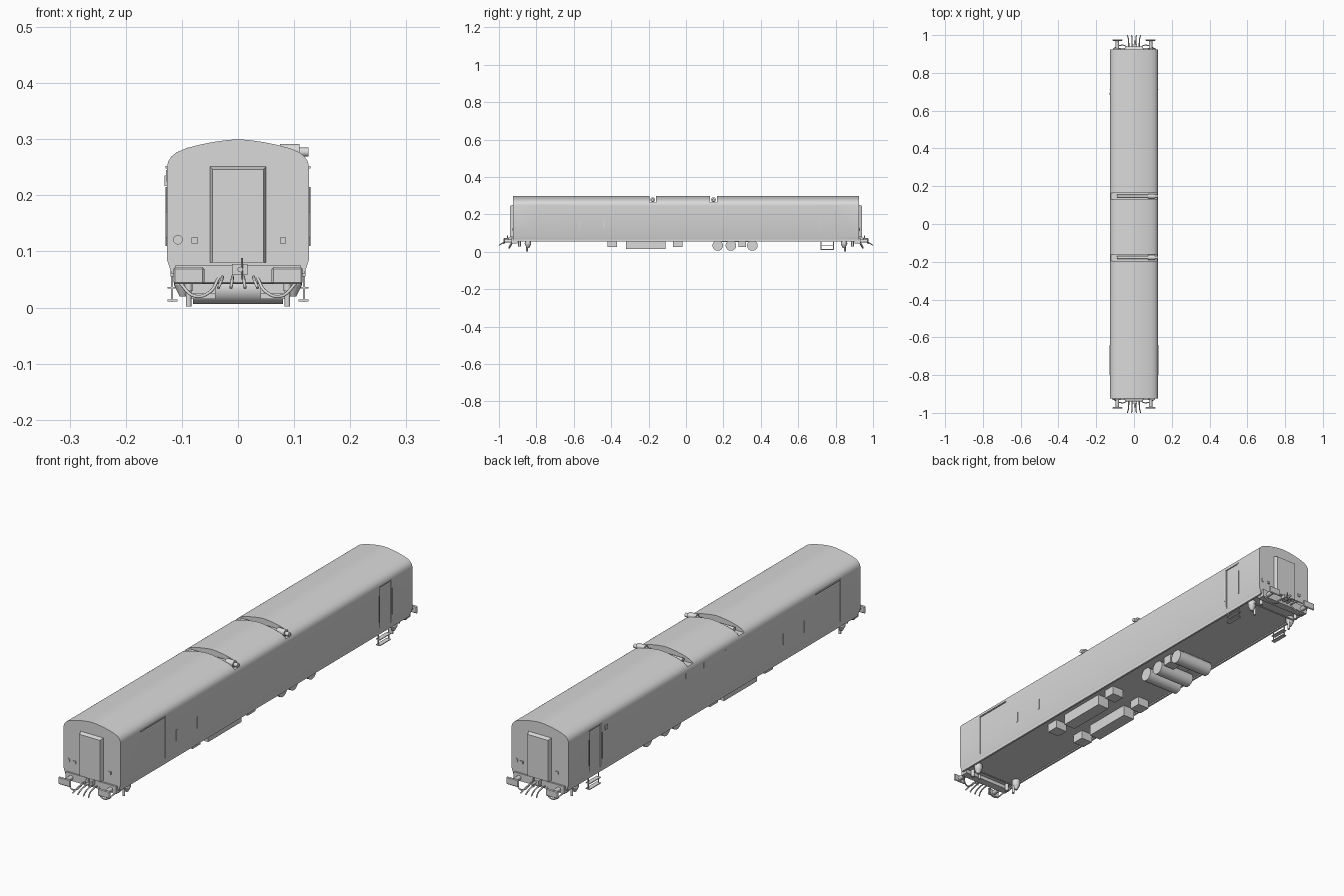
import bpy, bmesh, math
from mathutils import Vector, Matrix

if "Cube" in bpy.data.objects:
    bpy.data.objects.remove(bpy.data.objects["Cube"], do_unlink=True)

grey = bpy.data.materials.new("light_grey")
grey.use_nodes = True
grey.diffuse_color = (0.7, 0.7, 0.7, 1)
grey.node_tree.nodes["Principled BSDF"].inputs["Base Color"].default_value = (0.7, 0.7, 0.7, 1)


def finish(name, bm, smooth=False):
    bmesh.ops.recalc_face_normals(bm, faces=bm.faces)
    mesh = bpy.data.meshes.new(name)
    bm.to_mesh(mesh)
    bm.free()
    obj = bpy.data.objects.new(name, mesh)
    bpy.context.collection.objects.link(obj)
    mesh.materials.append(grey)
    if smooth:
        bpy.ops.object.select_all(action="DESELECT")
        obj.select_set(True)
        bpy.context.view_layer.objects.active = obj
        bpy.ops.object.shade_smooth_by_angle(angle=math.radians(35))
    return obj


def box(name, xs, ys, zs):
    lo, hi = zip(*(sorted(r) for r in (xs, ys, zs)))
    lo, hi = Vector(lo), Vector(hi)
    bm = bmesh.new()
    bmesh.ops.create_cube(bm, size=1)
    for v in bm.verts:
        v.co = Vector(a * b for a, b in zip(v.co, hi - lo)) + (lo + hi) / 2
    return finish(name, bm)


def rod(name, start, end, r1, r2=None, sides=24):
    a, b = Vector(start), Vector(end)
    turn = (b - a).to_track_quat("Z", "Y").to_matrix().to_4x4()
    bm = bmesh.new()
    bmesh.ops.create_cone(bm, cap_ends=True, segments=sides, radius1=r1,
                          radius2=r1 if r2 is None else r2, depth=(b - a).length,
                          matrix=Matrix.Translation((a + b) / 2) @ turn)
    return finish(name, bm, True)


def hose(name, points, radius=0.0028):
    curve = bpy.data.curves.new(name, "CURVE")
    curve.dimensions = "3D"
    curve.bevel_depth = radius
    curve.bevel_resolution = 2
    curve.resolution_u = 6
    curve.use_fill_caps = True
    spline = curve.splines.new("BEZIER")
    spline.bezier_points.add(len(points) - 1)
    for bp, co in zip(spline.bezier_points, points):
        bp.co = co
        bp.handle_left_type = bp.handle_right_type = "AUTO"
    obj = bpy.data.objects.new(name, curve)
    bpy.context.collection.objects.link(obj)
    curve.materials.append(grey)


def cut(target, xs, ys, zs):
    cutter = box("cutter", xs, ys, zs)
    cutter.hide_render = True
    mod = target.modifiers.new("cut", "BOOLEAN")
    mod.operation = "DIFFERENCE"
    mod.solver = "EXACT"
    mod.object = cutter
    bpy.context.view_layer.objects.active = target
    bpy.ops.object.modifier_apply(modifier=mod.name)
    bpy.data.objects.remove(cutter, do_unlink=True)


# Carriage body: arched cross-section extruded along y
half = [(0.118, 0.06), (0.1265, 0.085), (0.1265, 0.25), (0.1245, 0.26), (0.119, 0.269),
        (0.109, 0.277), (0.092, 0.284), (0.07, 0.29), (0.045, 0.295), (0.02, 0.2985)]
outline = half + [(0, 0.3)] + [(-x, z) for x, z in reversed(half)]
END, SIDE = 0.925, 0.1265
bm = bmesh.new()
face = bm.faces.new([bm.verts.new((x, -END, z)) for x, z in outline])
new = bmesh.ops.extrude_face_region(bm, geom=[face])["geom"]
bmesh.ops.translate(bm, verts=[v for v in new if isinstance(v, bmesh.types.BMVert)], vec=(0, 2 * END, 0))
body = finish("carriage_body", bm)

# Roof channels and recessed doors
CHANNELS = (-0.178, 0.147)
for y in CHANNELS:
    cut(body, (-0.2, 0.2), (y - 0.0175, y + 0.0175), (0.265, 0.4))
for s in (-1, 1):
    cut(body, (s * 0.1235, s * 0.2), (0.72, 0.79), (0.075, 0.248))
    cut(body, (s * 0.1245, s * 0.2), (-0.8, -0.64), (0.075, 0.248))
bpy.ops.object.select_all(action="DESELECT")
body.select_set(True)
bpy.context.view_layer.objects.active = body
bpy.ops.object.shade_smooth_by_angle(angle=math.radians(25))

# Pipes lying in the roof channels
for y in CHANNELS:
    rod("roof_pipe", (-0.09, y, 0.277), (0.126, y, 0.277), 0.008)
    rod("roof_pipe_sleeve", (0.075, y, 0.279), (0.11, y, 0.279), 0.013)

for s in (-1, 1):
    # Door rails, grab handles and steps on each side
    box("door_rail", (s * 0.125, s * 0.129), (-0.8, -0.64), (0.248, 0.252))
    box("passenger_door_rail", (s * 0.125, s * 0.128), (0.715, 0.795), (0.248, 0.251))
    for y in (0.713, 0.797):
        rod("grab_handle", (s * 0.1275, y, 0.11), (s * 0.1275, y, 0.215), 0.0015, sides=8)
    for y in (0.722, 0.788):
        box("step_rail", (s * 0.116, s * 0.119), (y - 0.002, y + 0.002), (0.01, 0.07))
    for z in (0.011, 0.034):
        box("step_tread", (s * 0.108, s * 0.126), (0.72, 0.79), (z, z + 0.003))
    for y in (-0.57, -0.437):
        box("side_slot", (s * 0.125, s * 0.128), (y - 0.003, y + 0.003), (0.125, 0.17))
    box("sole_bar", (s * 0.112, s * 0.12), (-0.92, 0.92), (0.055, 0.066))

    # Equipment boxes under the floor
    for name, y1, y2, z in (("front_box", -0.42, -0.37, 0.025),
                            ("battery_box", -0.32, -0.11, 0.015),
                            ("middle_box", -0.07, -0.02, 0.025)):
        box(name, (s * 0.04, s * 0.092), (y1, y2), (z, 0.062))

# Small vents and lamp on the right-hand side
for y in (0.18, 0.065, -0.07):
    box("side_vent", (-0.128, -0.125), (y - 0.004, y + 0.004), (0.225, 0.245))
box("side_lamp", (-0.131, -0.125), (0.683, 0.697), (0.217, 0.235))

# Air tanks and valve box
for y in (0.17, 0.24, 0.355):
    rod("air_tank", (-0.08, y, 0.034), (0.08, y, 0.034), 0.028, sides=32)
box("valve_box", (0.03, 0.08), (0.28, 0.32), (0.025, 0.062))
box("tank_mount", (-0.05, 0.05), (0.15, 0.37), (0.052, 0.062))

for e in (-1, 1):
    # Gangway door with bevelled edges
    gangway = box("gangway", (-0.052, 0.052), (e * 0.92, e * 0.94), (0.08, 0.253))
    for v in gangway.data.vertices:
        if abs(v.co.y) > 0.93:
            v.co.x *= 0.87
            v.co.z -= 0.007 if v.co.z > 0.2 else 0
    # End beam, coupling and fittings
    box("end_beam", (-0.112, 0.112), (e * 0.9, e * 0.932), (0.045, 0.075))
    box("coupling", (-0.011, 0.017), (e * 0.92, e * 0.95), (0.058, 0.078))
    rod("coupling_hook", (0.004, e * 0.94, 0.068), (0.004, e * 0.972, 0.068), 0.005, sides=12)
    rod("coupling_pin", (0.007, e * 0.955, 0.05), (0.007, e * 0.955, 0.088), 0.002, sides=8)
    rod("round_socket", (e * 0.107, e * 0.924, 0.121), (e * 0.107, e * 0.928, 0.121), 0.0085)
    for x in (-0.077, 0.08):
        box("square_socket", (x - 0.0055, x + 0.0055), (e * 0.924, e * 0.929), (0.114, 0.125))
    for s in (-1, 1):
        # Buffers
        rod("buffer_shank", (s * 0.088, e * 0.925, 0.058), (s * 0.088, e * 0.973, 0.058), 0.009)
        head = box("buffer_head", (s * 0.06, s * 0.115), (e * 0.97, e * 0.977), (0.042, 0.072))
        bevel = head.modifiers.new("round", "BEVEL")
        bevel.width = 0.003
        # Conical hangers and corner treads
        rod("hanger", (s * 0.098, e * 0.845, 0.062), (s * 0.098, e * 0.845, 0.04), 0.016, sides=16)
        rod("hanger_cone", (s * 0.098, e * 0.845, 0.04), (s * 0.098, e * 0.845, 0.02), 0.016, 0.006, 16)
        rod("hanger_foot", (s * 0.088, e * 0.85, 0.002), (s * 0.088, e * 0.85, 0.05), 0.005, sides=12)
        rod("corner_bracket", (s * 0.088, e * 0.89, 0.03), (s * 0.088, e * 0.89, 0.06), 0.007, sides=12)
        # Hoses
        for x in (0.01, 0.028):
            hose("brake_hose", [(s * x, e * 0.925, 0.055), (s * x, e * 0.96, 0.053),
                                (s * x * 1.1, e * 0.985, 0.045), (s * x * 1.25, e * 0.998, 0.035)])
        hose("long_hose", [(s * 0.035, e * 0.93, 0.052), (s * 0.05, e * 0.945, 0.028),
                           (s * 0.075, e * 0.945, 0.02), (s * 0.105, e * 0.93, 0.045)])
    # Cross bar joining the hangers
    rod("cross_bar", (-0.1, e * 0.86, 0.045), (0.1, e * 0.86, 0.045), 0.003, sides=10)
